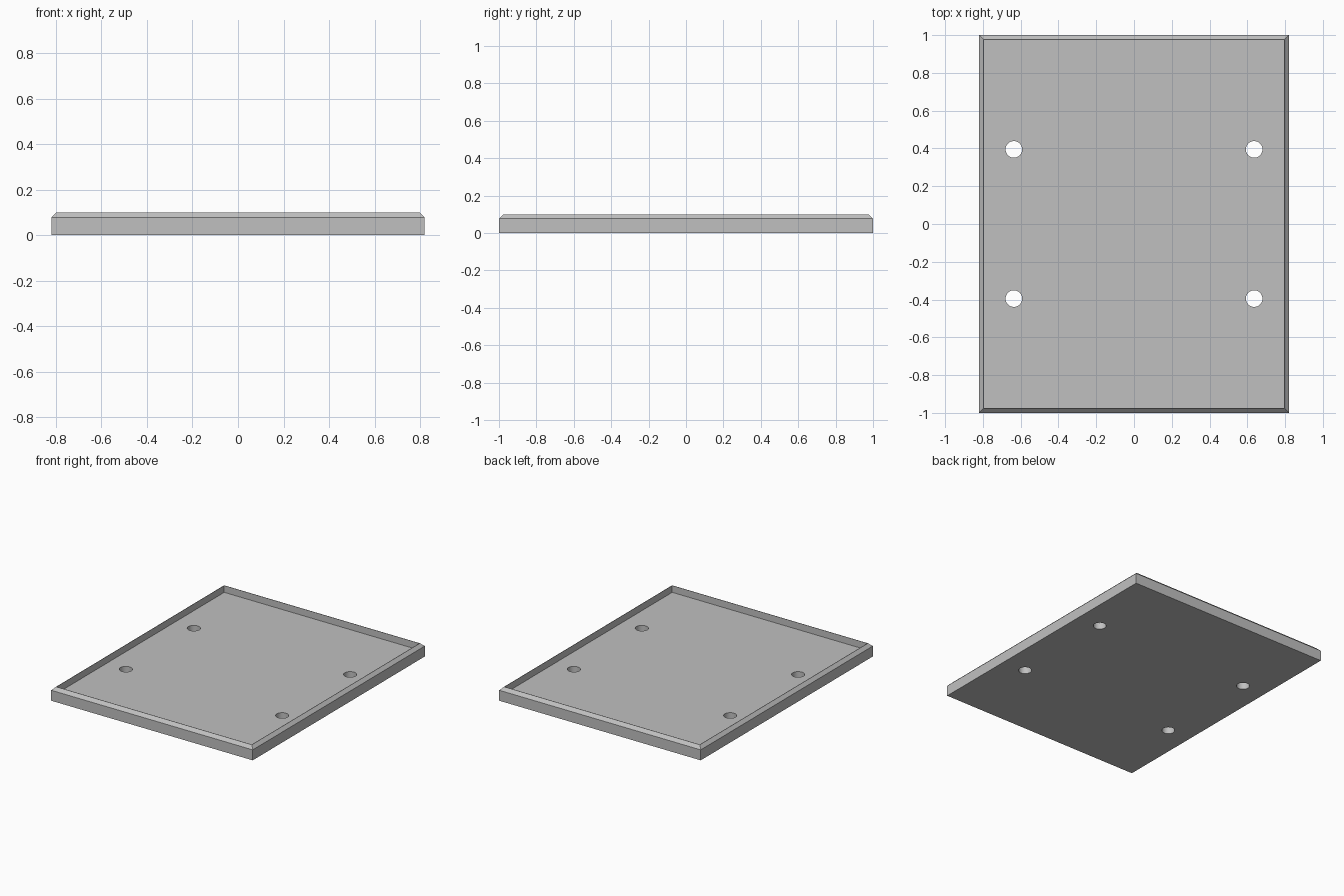
import bpy, bmesh

if "Cube" in bpy.data.objects:
    bpy.data.objects.remove(bpy.data.objects["Cube"])

HX, HY = 0.82, 1.0               # outer half sizes
CHAMFER, RIM_FLAT = 0.023, 0.003  # rim slope and its narrow flat top
FLOOR = 0.05
HOLE_X, HOLE_Y, HOLE_R = 0.636, 0.395, 0.044

grey = bpy.data.materials.new("plain grey")
grey.diffuse_color = (0.53, 0.53, 0.53, 1)
grey.use_nodes = True
grey.node_tree.nodes["Principled BSDF"].inputs["Base Color"].default_value = grey.diffuse_color


def add_object(name, bm):
    bmesh.ops.recalc_face_normals(bm, faces=bm.faces[:])
    mesh = bpy.data.meshes.new(name)
    bm.to_mesh(mesh)
    bm.free()
    mesh.materials.append(grey)
    obj = bpy.data.objects.new(name, mesh)
    bpy.context.collection.objects.link(obj)
    return obj


# Tray: stacked rectangular loops going up the outside and down the inside
inner = CHAMFER + RIM_FLAT
profile = [(0, 0), (0, 0.077), (CHAMFER, 0.1), (inner, 0.1), (inner, FLOOR)]
bm = bmesh.new()
loops = []
for inset, z in profile:
    x, y = HX - inset, HY - inset
    loops.append([bm.verts.new((sx * x, sy * y, z))
                  for sx, sy in ((-1, -1), (1, -1), (1, 1), (-1, 1))])
for a, b in zip(loops, loops[1:]):
    for i in range(4):
        j = (i + 1) % 4
        bm.faces.new((a[i], a[j], b[j], b[i]))
bm.faces.new(loops[0][::-1])   # underside
bm.faces.new(loops[-1])        # recessed floor
tray = add_object("tray", bm)

# Four round through-holes, cut with one hidden helper
bm = bmesh.new()
for sx in (-1, 1):
    for sy in (-1, 1):
        made = bmesh.ops.create_cone(bm, cap_ends=True, segments=40, radius1=HOLE_R,
                                     radius2=HOLE_R, depth=0.3)
        bmesh.ops.translate(bm, verts=made["verts"],
                            vec=(sx * HOLE_X, sy * HOLE_Y, FLOOR / 2))
cutter = add_object("hole_cutter", bm)

cut = tray.modifiers.new("holes", 'BOOLEAN')
cut.operation = 'DIFFERENCE'
cut.solver = 'EXACT'
cut.object = cutter
bpy.context.view_layer.objects.active = tray
tray.select_set(True)
bpy.ops.object.modifier_apply(modifier=cut.name)
bpy.data.objects.remove(cutter, do_unlink=True)

# Smooth hole walls, crisp edges elsewhere
bpy.ops.object.shade_smooth_by_angle()
